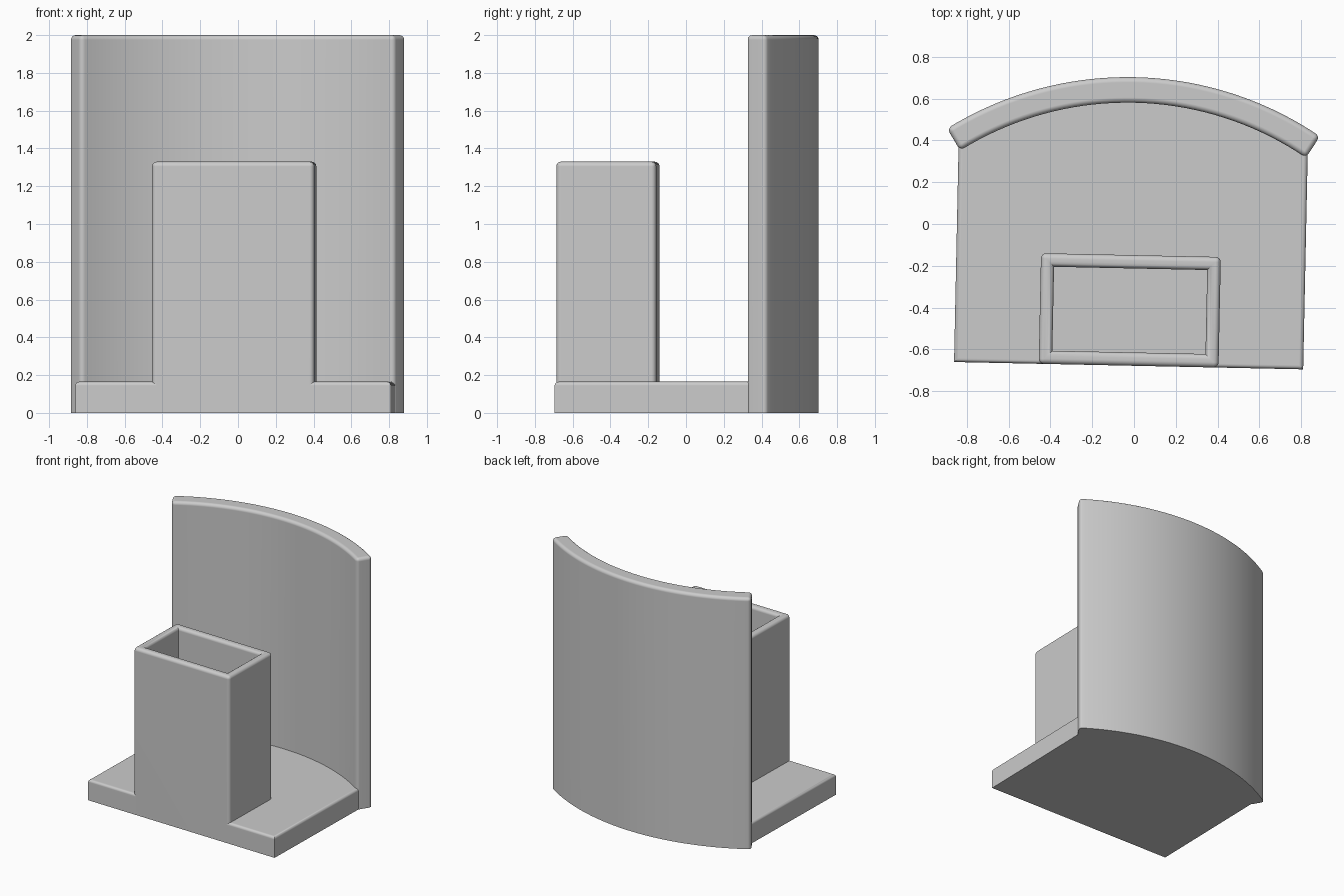
import bpy, bmesh
from math import sin, cos, radians
from mathutils import Matrix

cube = bpy.data.objects.get("Cube")
if cube:
    bpy.data.objects.remove(cube)

CENTER_X = -0.0115      # symmetry axis of the stand
ARC_Y = -0.935          # centre of the curved back panel
FRONT = -0.678
BASE_TOP = 0.165
TURN = Matrix.Rotation(-0.021, 4, 'Z')

gray = bpy.data.materials.new("plain gray")
gray.use_nodes = True
gray.diffuse_color = (0.6, 0.6, 0.6, 1)
gray.node_tree.nodes["Principled BSDF"].inputs["Base Color"].default_value = gray.diffuse_color


def arc(radius, half_angle, steps=36):
    """Arc points from the right end to the left end, bulging to the back."""
    angles = [radians(half_angle) * (1 - 2 * i / steps) for i in range(steps + 1)]
    return [(radius * sin(a), ARC_Y + radius * cos(a)) for a in angles]


def prism(outline, bottom, top):
    """Extruded counter-clockwise outline; returns the mesh and its top face."""
    bm = bmesh.new()
    floor = bm.faces.new([bm.verts.new((x + CENTER_X, y, bottom)) for x, y in outline])
    lid = bmesh.ops.extrude_face_region(bm, geom=[floor], use_keep_orig=True)
    verts = [g for g in lid["geom"] if isinstance(g, bmesh.types.BMVert)]
    bmesh.ops.translate(bm, verts=verts, vec=(0, 0, top - bottom))
    bmesh.ops.recalc_face_normals(bm, faces=bm.faces)
    bm.normal_update()
    return bm, next(f for f in bm.faces if f.normal.z > 0.9)


def upright_corners(bm):
    return [e for e in bm.edges
            if abs(e.verts[0].co.z - e.verts[1].co.z) > 0.05
            and len(e.link_faces) == 2 and e.calc_face_angle() > 0.5]


def finish(name, bm, edges, radius):
    """Round the chosen edges, turn the part and add it to the scene."""
    bmesh.ops.bevel(bm, geom=list(set(edges)), offset=radius, segments=4,
                    profile=0.5, affect='EDGES', clamp_overlap=True)
    bmesh.ops.recalc_face_normals(bm, faces=bm.faces)
    bm.transform(TURN)
    mesh = bpy.data.meshes.new(name)
    bm.to_mesh(mesh)
    bm.free()
    mesh.materials.append(gray)
    obj = bpy.data.objects.new(name, mesh)
    bpy.context.collection.objects.link(obj)
    bpy.ops.object.select_all(action='DESELECT')
    obj.select_set(True)
    bpy.context.view_layer.objects.active = obj
    bpy.ops.object.shade_smooth_by_angle(angle=radians(35))
    weighted = obj.modifiers.new("clean shading", 'WEIGHTED_NORMAL')
    weighted.keep_sharp = True


# Curved back panel
outline = arc(1.637, 33) + arc(1.515, 33.1)[::-1]
bm, top = prism(outline, 0, 2)
finish("back_panel", bm, list(top.edges) + upright_corners(bm), 0.025)

# Base plate, its back edge tucked into the panel
outline = [(-0.835, FRONT), (0.835, FRONT)] + arc(1.53, 33.08)
bm, top = prism(outline, 0, BASE_TOP)
rim = [e for e in top.edges if min(v.co.y for v in e.verts) < FRONT + 0.01]
finish("base_plate", bm, rim, 0.02)

# Open box standing on the front of the base
outline = [(-0.43, FRONT), (0.43, FRONT), (0.43, -0.149), (-0.43, -0.149)]
bm, top = prism(outline, 0.02, 1.33)
edges = list(top.edges) + upright_corners(bm)
bmesh.ops.inset_region(bm, faces=[top], thickness=0.09)
inner_rim = list(top.edges)
pit = bmesh.ops.extrude_discrete_faces(bm, faces=[top])["faces"][0]
bmesh.ops.translate(bm, verts=pit.verts, vec=(0, 0, BASE_TOP - 1.33))
edges += [e for e in bm.edges if all(abs(v.co.z - 1.33) < 0.001 for v in e.verts)
          and any(f.normal.z < 0.5 for f in e.link_faces)]
bm.normal_update()
edges = [e for e in edges if e.is_valid]
edges += [e for e in bm.edges if all(abs(v.co.z - 1.33) < 0.001 for v in e.verts)
          and e.calc_face_angle(0) > 0.5]
finish("open_box", bm, edges, 0.025)
